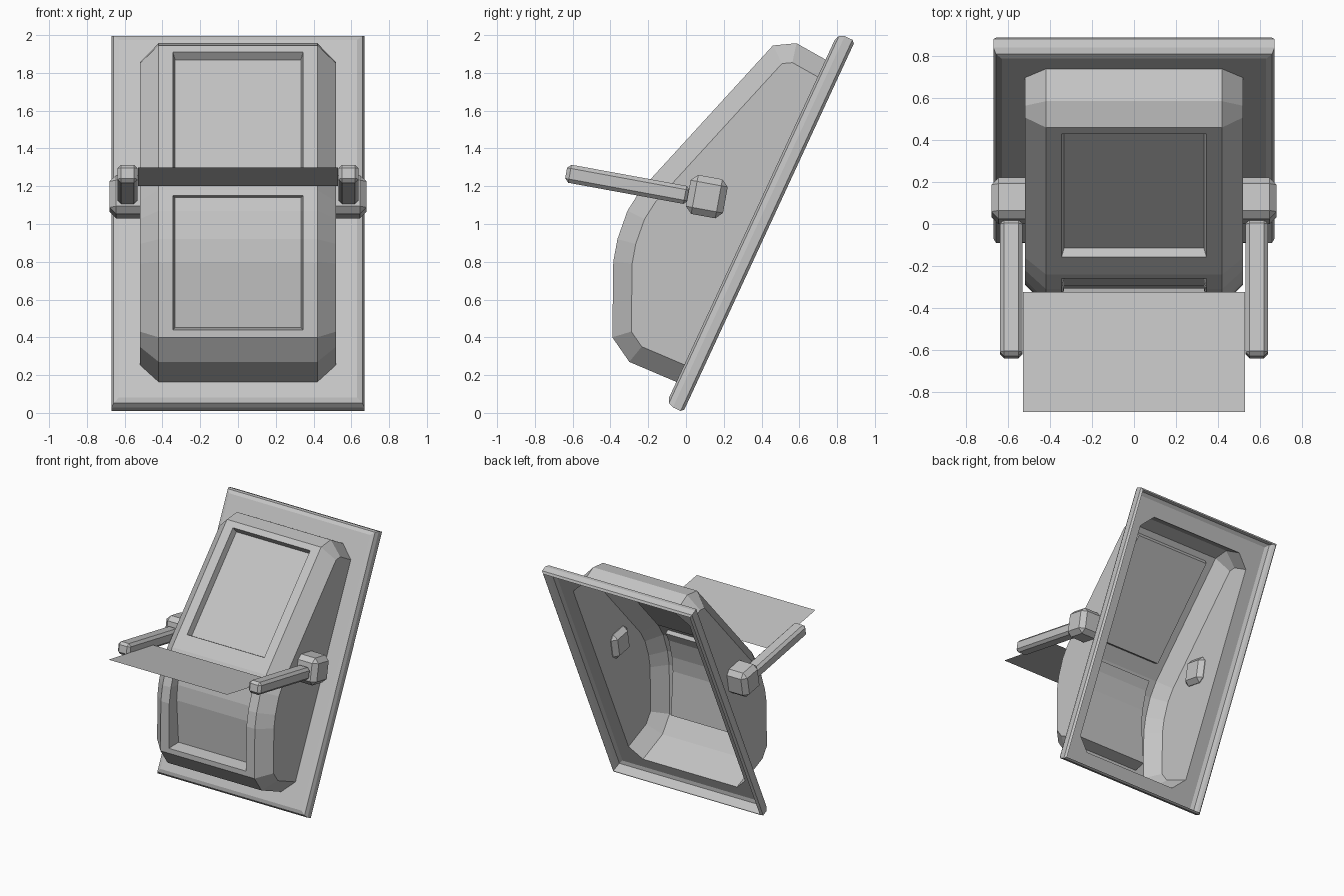
import bpy, bmesh
from math import radians
from mathutils import Vector, Matrix

cube = bpy.data.objects.get("Cube")
if cube:
    bpy.data.objects.remove(cube, do_unlink=True)

grey = bpy.data.materials.new("light_grey")
grey.use_nodes = True
GREY = (0.55, 0.55, 0.55, 1)
grey.diffuse_color = GREY
grey.node_tree.nodes["Principled BSDF"].inputs["Base Color"].default_value = GREY


def finish(name, bm):
    mesh = bpy.data.meshes.new(name)
    bm.to_mesh(mesh)
    bm.free()
    mesh.materials.append(grey)
    obj = bpy.data.objects.new(name, mesh)
    bpy.context.collection.objects.link(obj)
    return obj


# Leaning frame axes: u runs up the panel, w points out of its front
UP = Vector((0, 0.4203, 0.9076))
OUT = Vector((0, -0.9076, 0.4203))
BASE = Vector((0, -0.015, 0.004))
PANEL_LENGTH, HALF_WIDTH, FACE = 2.165, 0.67, 0.1


def on_panel(x, u, w):
    return BASE + Vector((x, 0, 0)) + UP * u + OUT * w


# Hollow pod: side profile extruded across, with chamfered sides
bm = bmesh.new()
low, high = on_panel(0, 0.13, FACE), on_panel(0, 2.01, FACE)
profile = [(low.y, low.z), (-0.3, 0.27), (-0.39, 0.4), (-0.385, 0.8),
           (-0.363, 0.92), (-0.31, 1.07), (-0.24, 1.18), (0.46, 1.945),
           (0.585, 1.957), (high.y, high.z)]
POD = 0.52
start = bm.faces.new([bm.verts.new((-POD, y, z)) for y, z in profile])
end = bmesh.ops.extrude_face_region(bm, geom=[start], use_keep_orig=True)["geom"]
bmesh.ops.translate(bm, vec=(2 * POD, 0, 0),
                    verts=[v for v in end if isinstance(v, bmesh.types.BMVert)])
bmesh.ops.recalc_face_normals(bm, faces=bm.faces)


def is_back(face):
    return face.normal.dot(OUT) < -0.98


sides = [e for e in bm.edges
         if any(abs(f.normal.x) > 0.9 for f in e.link_faces)
         and any(abs(f.normal.x) < 0.1 for f in e.link_faces)
         and not any(is_back(f) for f in e.link_faces)]
bmesh.ops.bevel(bm, geom=sides, offset=0.1, segments=1, affect='EDGES')
bm.normal_update()


# Two recessed windows in the front
def front_faces():
    return [f for f in bm.faces if f.normal.y < -0.3 and abs(f.normal.x) < 0.1
            and f.calc_center_median().z > 0.4]


def cut(point, normal):
    faces = front_faces()
    edges = {e for f in faces for e in f.edges}
    verts = {v for f in faces for v in f.verts}
    bmesh.ops.bisect_plane(bm, geom=faces + list(edges) + list(verts),
                           plane_co=point, plane_no=normal)
    bm.normal_update()


WINDOW = 0.345
for x in (-WINDOW, WINDOW):
    cut((x, 0, 0), (1, 0, 0))
for z in (0.44, 1.15, 1.27, 1.91):
    cut((0, 0, z), (0, 0, 1))


def recess(bottom, top, push):
    faces = [f for f in front_faces()
             if abs(f.calc_center_median().x) < WINDOW
             and bottom < f.calc_center_median().z < top]
    bmesh.ops.inset_region(bm, faces=faces, thickness=0.012, use_even_offset=True)
    for v in {v for f in faces for v in f.verts}:
        v.co += push(v.co.z)
    bm.normal_update()


recess(0.44, 1.15, lambda z: Vector((0, 0.05 + 0.08 * (1.15 - z), 0)))
recess(1.27, 1.91, lambda z: Vector((0, 0.035, -0.032)))

# Open the back, keeping its rim for the flange
back = [f for f in bm.faces if is_back(f)]
bmesh.ops.delete(bm, geom=back, context='FACES_ONLY')
rim = [e for e in bm.edges if e.is_boundary]

# Rounded lip around the flange
rings = []
for inset, w in [(0.04, FACE), (0.012, 0.088), (0, 0.06), (0, 0.015), (0.015, 0)]:
    x, top = HALF_WIDTH - inset, PANEL_LENGTH - inset
    rings.append([bm.verts.new(on_panel(*c, w))
                  for c in ((-x, inset), (x, inset), (x, top), (-x, top))])
for a, b in zip(rings, rings[1:]):
    for i in range(4):
        j = (i + 1) % 4
        bm.faces.new((a[i], a[j], b[j], b[i]))
outer = [bm.edges.get((rings[0][i], rings[0][(i + 1) % 4])) for i in range(4)]
bmesh.ops.triangle_fill(bm, edges=rim + outer, use_beauty=True, normal=OUT)
bmesh.ops.recalc_face_normals(bm, faces=bm.faces)
finish("pod_and_flange", bm)


# Arms and their pivot blocks
def block(name, centre, size, bevel):
    bm = bmesh.new()
    bmesh.ops.create_cube(bm, size=1, matrix=Matrix.Diagonal((*size, 1)))
    bmesh.ops.bevel(bm, geom=list(bm.edges), offset=bevel, segments=1, affect='EDGES')
    obj = finish(name, bm)
    obj.location = centre
    obj.rotation_euler.x = radians(-10.4)


for side, s in (("left", 1), ("right", -1)):
    block(side + "_pivot", (s * 0.58, 0.11, 1.145), (0.2, 0.2, 0.21), 0.035)
    block(side + "_arm", (s * 0.585, -0.31, 1.21), (0.108, 0.66, 0.097), 0.02)

# Thin tray between the arms
bm = bmesh.new()
bm.faces.new([bm.verts.new(c) for c in ((-0.53, -0.895, 1.3), (0.53, -0.895, 1.3),
                                        (0.53, -0.325, 1.2), (-0.53, -0.325, 1.2))])
finish("tray", bm)
